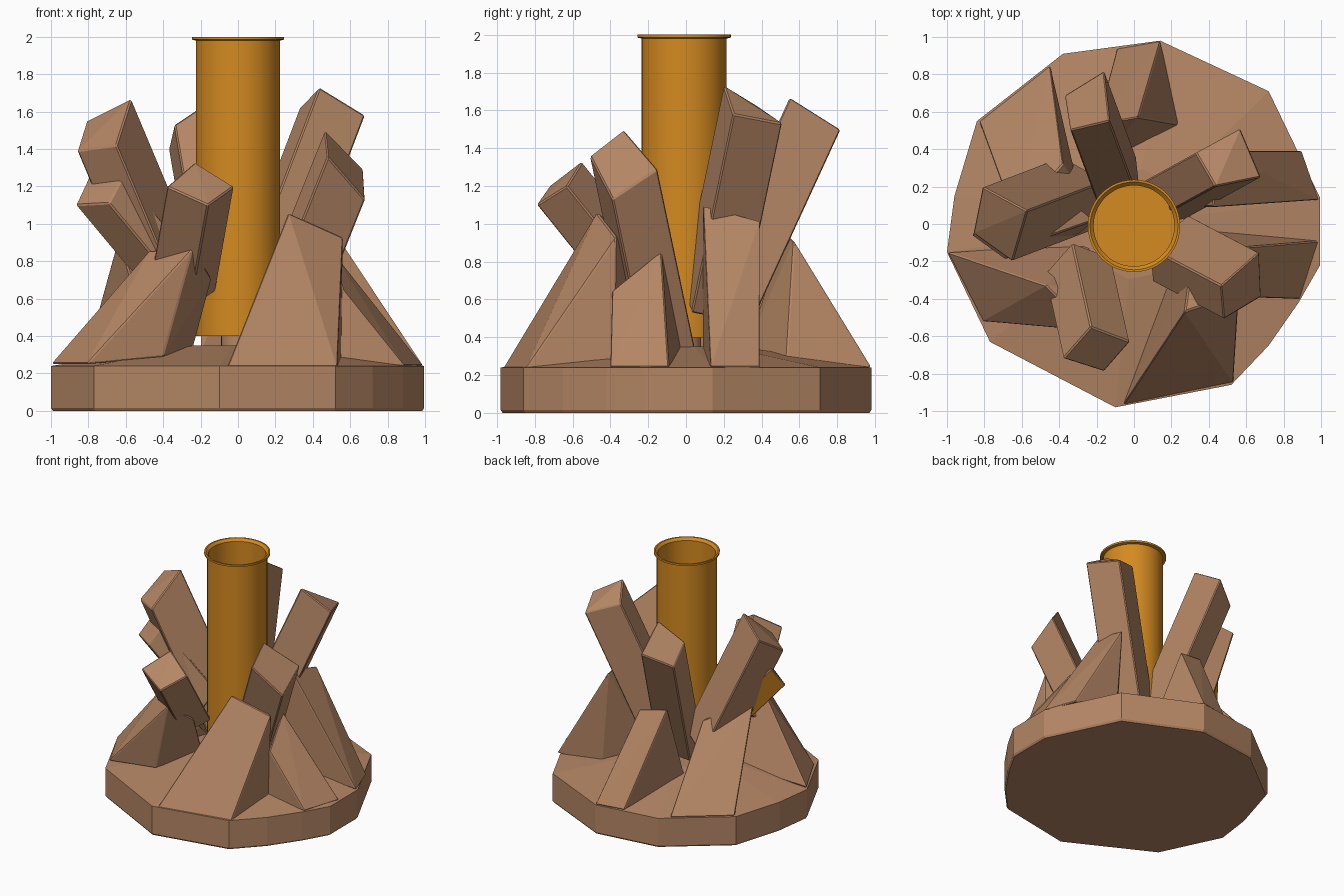
import bpy, bmesh
from math import cos, sin, tau
from mathutils import Vector

cube = bpy.data.objects.get("Cube")
if cube:
    bpy.data.objects.remove(cube, do_unlink=True)


def make_material(name, rgb):
    mat = bpy.data.materials.new(name)
    mat.use_nodes = True
    mat.diffuse_color = (*rgb, 1)
    bsdf = next(n for n in mat.node_tree.nodes if n.type == 'BSDF_PRINCIPLED')
    bsdf.inputs["Base Color"].default_value = (*rgb, 1)
    return mat


stone = make_material("sandy brown stone", (0.46, 0.24, 0.13))
gold = make_material("amber gold", (0.66, 0.255, 0.015))


def finish(name, bm, materials, bevel=0):
    bmesh.ops.recalc_face_normals(bm, faces=bm.faces)
    mesh = bpy.data.meshes.new(name)
    bm.to_mesh(mesh)
    bm.free()
    obj = bpy.data.objects.new(name, mesh)
    bpy.context.collection.objects.link(obj)
    for mat in materials:
        mesh.materials.append(mat)
    if bevel:
        mod = obj.modifiers.new("soft edges", 'BEVEL')
        mod.width, mod.segments, mod.limit_method = bevel, 1, 'ANGLE'
    return obj


def hull(name, points):
    """Faceted rock: the convex shape around a few corner points."""
    bm = bmesh.new()
    verts = [bm.verts.new(p) for p in points]
    out = bmesh.ops.convex_hull(bm, input=verts)
    spare = {g for g in out["geom_interior"] if isinstance(g, bmesh.types.BMVert)}
    bmesh.ops.delete(bm, geom=list(spare), context='VERTS')
    bmesh.ops.dissolve_limit(bm, angle_limit=0.03, verts=bm.verts, edges=bm.edges)
    return finish(name, bm, [stone, gold], 0.008)


def crystal(name, corners, drop):
    """Slanted four-sided prism: end corners swept down to the root."""
    ends = [Vector(c) for c in corners]
    return hull(name, ends + [c + Vector(drop) for c in ends])


def lathe(name, profile, mat, steps=48):
    bm = bmesh.new()
    rings = [[bm.verts.new((r * cos(tau * i / steps), r * sin(tau * i / steps), z))
              for i in range(steps)] for r, z in profile]
    for low, high in zip(rings, rings[1:]):
        for i in range(steps):
            j = (i + 1) % steps
            bm.faces.new((low[i], low[j], high[j], high[i]))
    bm.faces.new(rings[0])
    bm.faces.new(rings[-1])
    obj = finish(name, bm, [mat])
    obj.location.y = -.01
    bpy.ops.object.select_all(action='DESELECT')
    obj.select_set(True)
    bpy.context.view_layer.objects.active = obj
    bpy.ops.object.shade_smooth_by_angle()


# Faceted base with a gently raised middle
outline = [(-.38, .91), (.14, .98), (.72, .71), (.995, .14), (.995, -.22), (.88, -.42),
           (.72, -.65), (.52, -.86), (-.1, -.98), (-.77, -.63), (-1, -.15),
           (-.96, .15), (-.84, .55)]
bm = bmesh.new()
levels = [(.99, 0), (1, .015), (1, .24), (.3, .35)]
rings = [[bm.verts.new((x * s, y * s, z)) for x, y in outline] for s, z in levels]
for low, high in zip(rings, rings[1:]):
    for i in range(len(outline)):
        j = (i + 1) % len(outline)
        bm.faces.new((low[i], low[j], high[j], high[i]))
bm.faces.new(rings[0])
bm.faces.new(rings[-1])
finish("base", bm, [stone])

# Buttresses: rim corners, upper corners, then inner feet
hull("front_buttress", [(-.06, -.97, .23), (.53, -.85, .23), (.27, -.47, 1.06),
                        (.56, -.37, .93), (.3, -.25, .9), (.2, -.25, .28), (.55, -.38, .23)])
hull("left_front_buttress", [(.99, -.09, .24), (.89, -.4, .24), (.5, -.13, .86),
                             (.56, -.39, .65), (.25, -.02, .33), (.4, -.38, .25)])
hull("left_back_buttress", [(.99, .13, .24), (.9, .39, .24), (.42, .09, 1.1),
                            (.44, .39, 1.02), (.25, .09, .3), (.5, .39, .25)])
hull("back_buttress", [(.14, .98, .24), (-.09, .94, .24), (.02, .57, .91),
                       (-.2, .53, .95), (.25, .53, .26), (-.2, .3, .3)])
hull("right_back_buttress", [(-.45, .85, .24), (-.83, .55, .24), (-.38, .32, .83),
                             (-.64, .03, .93), (-.3, .2, .72), (-.33, .3, .3),
                             (-.45, 0, .3)])
hull("right_front_buttress", [(-1, -.15, .25), (-.81, -.52, .25), (-.47, -.33, .86),
                              (-.24, -.57, .87), (-.14, -.37, .71), (-.4, -.5, .29),
                              (-.25, -.1, .3)])

# Crystals leaning outward around the tube
crystal("left_front_crystal", [(.465, -.33, 1.5), (.67, -.15, 1.29), (.68, -.39, 1.13),
                               (.48, -.51, 1.36)], (-.38, .2, -.95))
crystal("left_back_crystal", [(.435, .2, 1.73), (.68, .25, 1.58), (.57, .51, 1.53),
                              (.33, .38, 1.62)], (-.4, -.22, -1.05))
crystal("back_crystal", [(-.13, .55, 1.67), (-.16, .82, 1.5), (-.37, .69, 1.4),
                         (-.34, .5, 1.53)], (.17, -.46, -1))
crystal("right_upper_crystal", [(-.57, .07, 1.67), (-.81, .2, 1.55), (-.86, -.05, 1.39),
                                (-.65, -.2, 1.42)], (.42, .16, -1))
lower = crystal("right_lower_crystal", [(-.8, .03, 1.25), (-.87, -.06, 1.1),
                                        (-.69, -.19, 1.11), (-.61, -.12, 1.26)],
                (.4, .14, -.48))
crystal("right_front_crystal", [(-.23, -.55, 1.33), (-.02, -.63, 1.2), (-.16, -.79, 1.1),
                                (-.38, -.72, 1.2)], (-.1, .45, -.56))

# Gold facet on the back side of the lower crystal
facing = Vector((-.4, .85, -.3))
max(lower.data.polygons, key=lambda p: p.normal.dot(facing)).material_index = 1

# Central holder: peg below, then a hollow tube with a thin lip
lathe("tube_peg", [(.09, .3), (.09, .41)], stone, 24)
lathe("tube", [(.225, .4), (.225, 1.98), (.247, 1.985), (.247, 2), (.235, 2),
               (.216, 1.98), (.216, 1.1)], gold)
